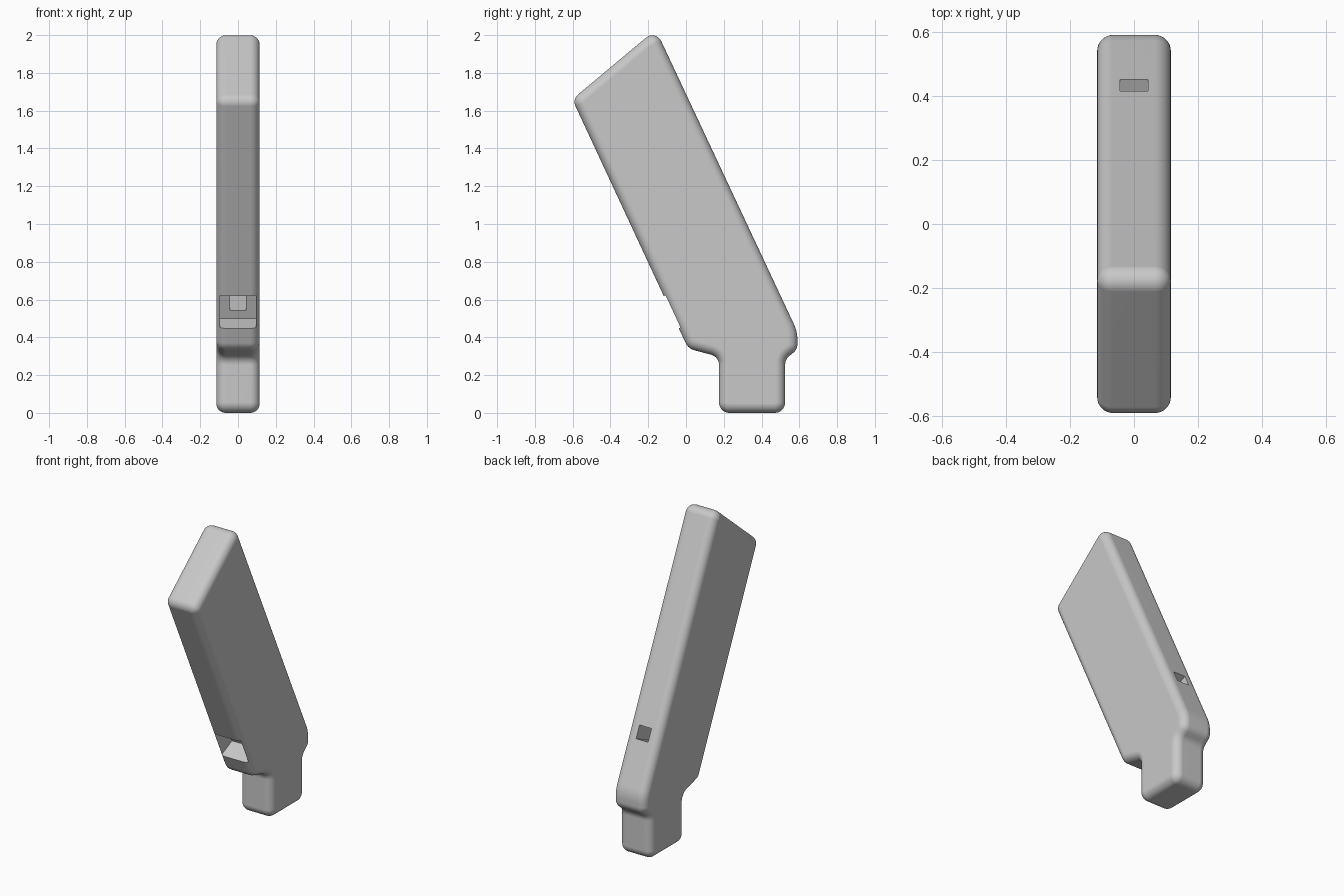
import bpy, bmesh, math
from mathutils import Vector

cube = bpy.data.objects.get("Cube")
if cube:
    bpy.data.objects.remove(cube, do_unlink=True)

HALF_WIDTH = 0.115
ROUND = 0.05
TILT = math.radians(25)

grey = bpy.data.materials.new("plain_grey")
grey.use_nodes = True
colour = (0.58, 0.58, 0.58, 1)
grey.diffuse_color = colour
grey.node_tree.nodes["Principled BSDF"].inputs["Base Color"].default_value = colour


def rounded_profile(corners, steps=8):
    """Fillet each (y, z, radius) corner; return points with outward normals."""
    result = []
    for i, (y, z, radius) in enumerate(corners):
        p = Vector((y, z))
        before = Vector(corners[i - 1][:2])
        after = Vector(corners[(i + 1) % len(corners)][:2])
        d1, d2 = (p - before).normalized(), (after - p).normalized()
        n1, n2 = Vector((d1.y, -d1.x)), Vector((d2.y, -d2.x))
        turn = math.atan2(d1.x * d2.y - d1.y * d2.x, d1.dot(d2))
        r = math.copysign(radius, turn)
        centre = p - (n1 + n2) / (1 + n1.dot(n2)) * r
        start = math.atan2(n1.y, n1.x)
        for k in range(steps + 1):
            a = start + turn * k / steps
            n = Vector((math.cos(a), math.sin(a)))
            result.append((centre + n * r, n))
    return result


def new_object(name, bm):
    mesh = bpy.data.meshes.new(name)
    bm.to_mesh(mesh)
    bm.free()
    mesh.materials.append(grey)
    obj = bpy.data.objects.new(name, mesh)
    bpy.context.collection.objects.link(obj)
    return obj


# Leaning slab with a narrower foot, as a side profile
profile = rounded_profile([
    (0.175, 0, 0.055), (0.525, 0, 0.055),        # foot
    (0.525, 0.285, 0.06), (0.59, 0.335, 0.06),   # rear shoulder
    (0.59, 0.43, 0.2),
    (-0.16, 2.03, 0.052), (-0.602, 1.66, 0.052),  # slanted top
    (0.012, 0.34, 0.07), (0.175, 0.297, 0.055),  # front shoulder
])

# Loft the profile across the width with quarter-round side edges
angles = [math.pi / 2 * k / 8 for k in range(9)]
sections = [(-(HALF_WIDTH - ROUND + ROUND * math.sin(a)), ROUND * (1 - math.cos(a)))
            for a in reversed(angles)]
sections += [(-x, inset) for x, inset in reversed(sections)]
bm = bmesh.new()
rings = [[bm.verts.new((x, *(p - n * inset))) for p, n in profile] for x, inset in sections]
for a, b in zip(rings, rings[1:]):
    for i in range(len(a)):
        bm.faces.new((a[i - 1], a[i], b[i], b[i - 1]))
bm.faces.new(rings[0])
bm.faces.new(rings[-1])
bmesh.ops.recalc_face_normals(bm, faces=bm.faces)
body = new_object("body", bm)


def cut(name, half_x, near, far, height, shift=0):
    """Cut a box square to the leaning front, measured inward from it."""
    bm = bmesh.new()
    bmesh.ops.create_cube(bm, size=1)
    for v in bm.verts:
        v.co = (v.co.x * 2 * half_x, near if v.co.y < 0 else far, v.co.z * height + shift)
    cutter = new_object(name, bm)
    cutter.location = (0, -0.073, 0.535)
    cutter.rotation_euler.x = TILT
    cutter.hide_render = True
    bpy.context.view_layer.update()
    mod = body.modifiers.new(name, 'BOOLEAN')
    mod.operation = 'DIFFERENCE'
    mod.solver = 'EXACT'
    mod.object = cutter
    bpy.ops.object.modifier_apply(modifier=name)
    bpy.data.objects.remove(cutter, do_unlink=True)


bpy.ops.object.select_all(action='DESELECT')
body.select_set(True)
bpy.context.view_layer.objects.active = body

# Front recess, and the square tunnel from it to the back
cut("front_recess", 0.095, -0.1, 0.118, 0.188)
cut("tunnel", 0.043, 0.1, 0.8, 0.083, -0.005)

# Smooth rounding with crisp slot edges
bpy.ops.object.shade_smooth_by_angle(angle=math.radians(35))
weighted = body.modifiers.new("even_shading", 'WEIGHTED_NORMAL')
weighted.keep_sharp = True
